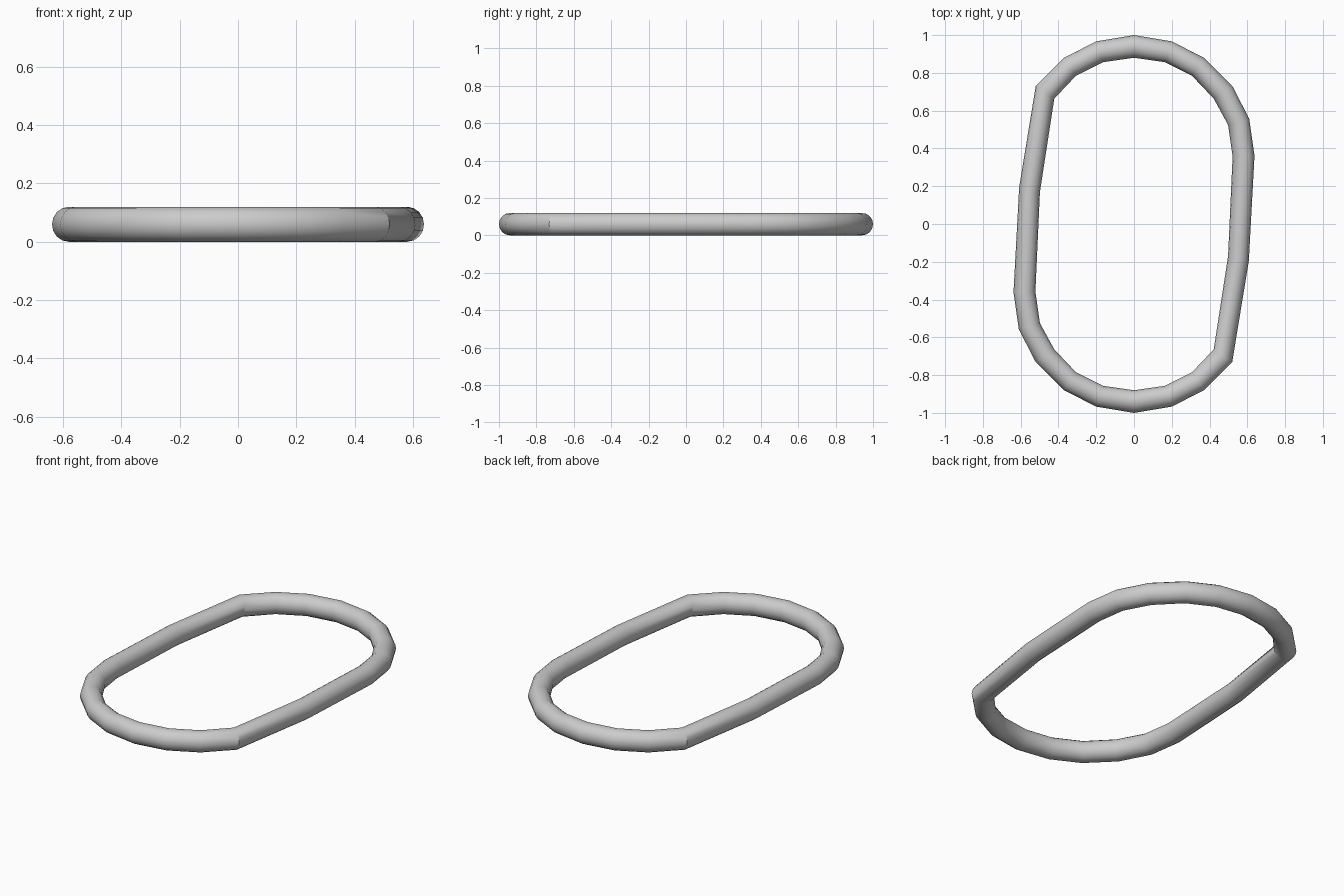
import bpy, bmesh
from math import sin, cos, pi
from mathutils import Vector

if "Cube" in bpy.data.objects:
    bpy.data.objects.remove(bpy.data.objects["Cube"])

SIDES = 16
RADIUS = 0.06

# Outer and inner edge of each cross-section along one half of the link
HALF = [
    ((0.00, 1.00), (0.00, 0.88)),
    ((0.20, 0.967), (0.163, 0.857)),
    ((0.37, 0.88), (0.307, 0.785)),
    ((0.52, 0.732), (0.422, 0.664)),
    ((0.61, 0.557), (0.498, 0.525)),
    ((0.638, 0.362), (0.522, 0.358)),
    ((0.608, -0.195), (0.498, -0.17)),
    ((0.52, -0.732), (0.422, -0.664)),
    ((0.37, -0.88), (0.307, -0.785)),
    ((0.20, -0.967), (0.163, -0.857)),
]

# Second half is the first turned 180 degrees about z
sections = [(s * Vector(o), s * Vector(i)) for s in (1, -1) for o, i in HALF]

bm = bmesh.new()
rings = []
for outer, inner in sections:
    mid, arm = (outer + inner) / 2, (outer - inner) / 2
    ring = []
    for k in range(SIDES):
        a = 2 * pi * k / SIDES
        p = mid + arm * cos(a)
        ring.append(bm.verts.new((p.x, p.y, RADIUS + RADIUS * sin(a))))
    rings.append(ring)

# Skin neighbouring rings into a closed tube
for n, ring in enumerate(rings):
    nxt = rings[(n + 1) % len(rings)]
    for k in range(SIDES):
        j = (k + 1) % SIDES
        bm.faces.new((ring[k], ring[j], nxt[j], nxt[k]))
bmesh.ops.recalc_face_normals(bm, faces=bm.faces)

mesh = bpy.data.meshes.new("chain_link")
bm.to_mesh(mesh)
bm.free()
link = bpy.data.objects.new("chain_link", mesh)
bpy.context.collection.objects.link(link)

# Smooth tube, with the tight bends left crisp
bpy.context.view_layer.objects.active = link
link.select_set(True)
bpy.ops.object.shade_smooth_by_angle(angle=pi / 6)
